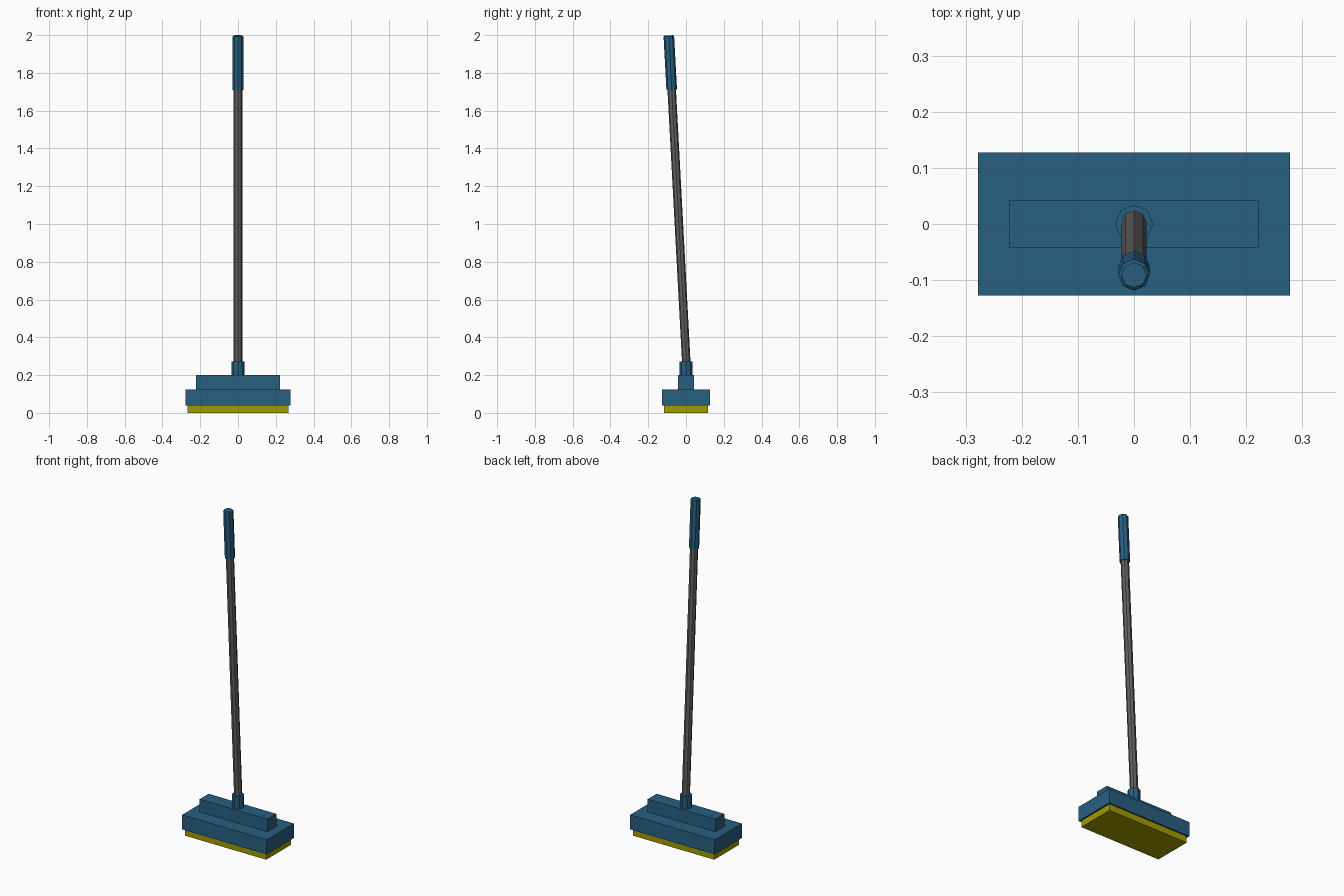
import bpy, bmesh
from mathutils import Vector, Matrix

if "Cube" in bpy.data.objects:
    bpy.data.objects.remove(bpy.data.objects["Cube"])


def material(name, rgb):
    m = bpy.data.materials.new(name)
    m.diffuse_color = (*rgb, 1)
    m.use_nodes = True
    m.node_tree.nodes["Principled BSDF"].inputs["Base Color"].default_value = m.diffuse_color
    return m


BLUE = material("blue_plastic", (0.02, 0.115, 0.22))
GREY = material("grey_metal", (0.12, 0.12, 0.12))
YELLOW = material("yellow_sponge", (0.36, 0.33, 0.0))


def finish(name, bm, mat):
    me = bpy.data.meshes.new(name)
    bm.to_mesh(me)
    bm.free()
    me.materials.append(mat)
    ob = bpy.data.objects.new(name, me)
    bpy.context.collection.objects.link(ob)
    return ob


def box(name, half_x, half_y, z0, z1, mat):
    bm = bmesh.new()
    size = Matrix.Diagonal((2 * half_x, 2 * half_y, z1 - z0, 1))
    bmesh.ops.create_cube(bm, size=1, matrix=Matrix.Translation((0, 0, (z0 + z1) / 2)) @ size)
    return finish(name, bm, mat)


def rod(name, a, b, radius, mat, chamfer=0):
    """Eight-sided rod from a to b, optionally chamfered at the b end."""
    a, b = Vector(a), Vector(b)
    axis = b - a
    bm = bmesh.new()
    bmesh.ops.create_cone(bm, cap_ends=True, segments=8, radius1=radius,
                          radius2=radius, depth=axis.length)
    if chamfer:
        rim = [e for e in bm.edges if all(v.co.z > 0 for v in e.verts)]
        bmesh.ops.bevel(bm, geom=rim, offset=chamfer, segments=1, affect='EDGES')
    tilt = Vector((0, 0, 1)).rotation_difference(axis).to_matrix().to_4x4()
    bm.transform(Matrix.Translation((a + b) / 2) @ tilt)
    return finish(name, bm, mat)


def on_axis(z):
    """Point on the leaning centre line of the pole."""
    return (0, 0.003 - 0.0535 * (z - 0.24), z)


# Head
box("sponge", 0.268, 0.117, 0.0, 0.038, YELLOW)
box("head_block", 0.278, 0.127, 0.038, 0.125, BLUE)
box("head_ridge", 0.223, 0.042, 0.125, 0.2, BLUE)
rod("socket", (0, 0, 0.2), (0, 0, 0.272), 0.034, BLUE)

# Leaning pole and grip
rod("pole", on_axis(0.24), on_axis(1.74), 0.0225, GREY)
rod("grip", on_axis(1.71), on_axis(1.9985), 0.028, BLUE, chamfer=0.005)
